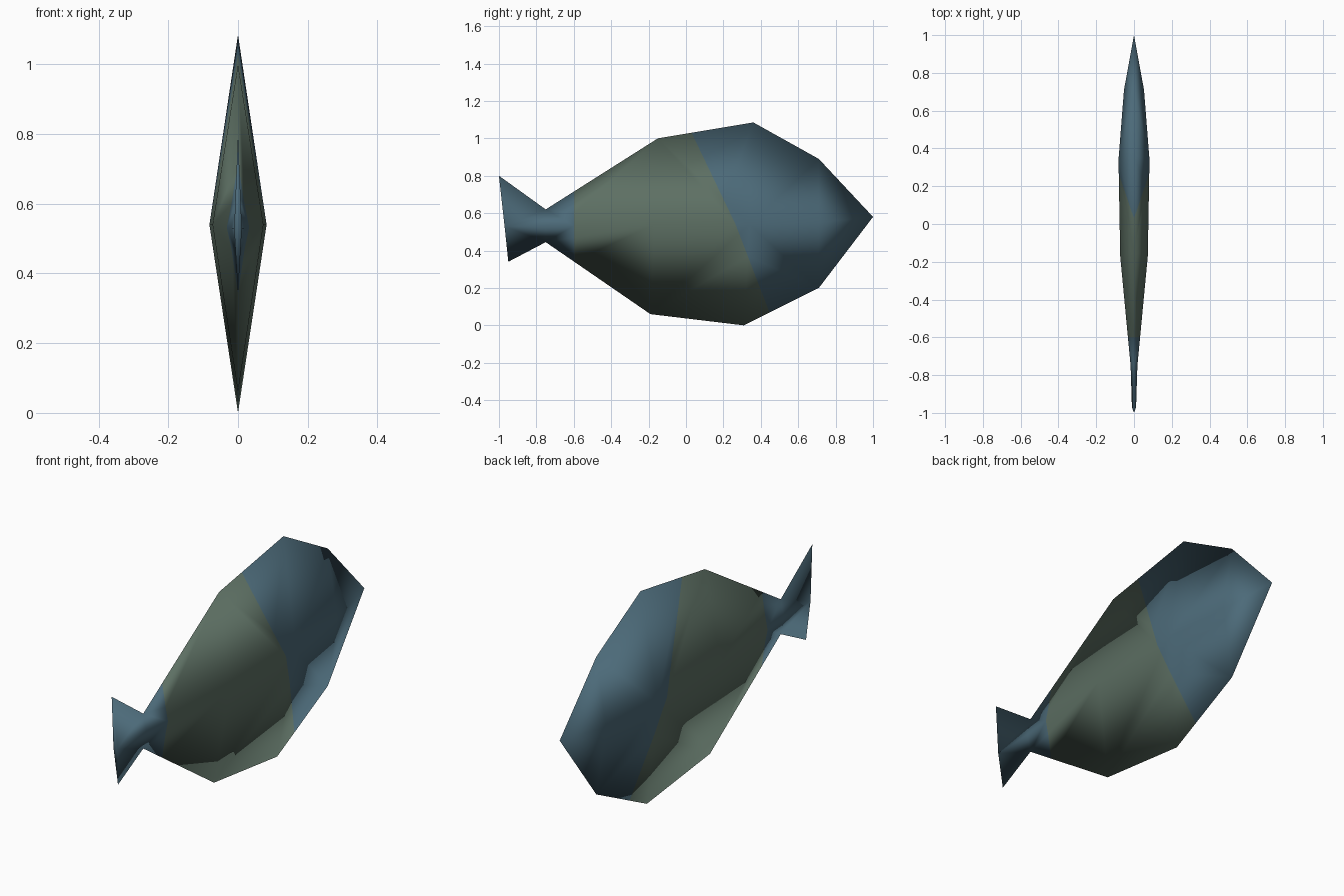
import bpy, bmesh
from mathutils import Vector

if "Cube" in bpy.data.objects:
    bpy.data.objects.remove(bpy.data.objects["Cube"])

# Columns along the body: top rim (y, z), side ridge (y, z), half width, bottom rim (y, z)
COLUMNS = [
    ((-1.00, 0.80), (-0.97, 0.53), 0.011, (-0.95, 0.34)),   # tail fin end
    ((-0.75, 0.62), (-0.75, 0.53), 0.018, (-0.75, 0.445)),  # tail root
    ((-0.15, 1.00), (-0.17, 0.54), 0.073, (-0.19, 0.06)),
    ((0.36, 1.085), (0.34, 0.54), 0.082, (0.31, 0.00)),
    ((0.71, 0.89), (0.71, 0.55), 0.053, (0.71, 0.20)),
]
NOSE = (1.0, 0.58)
RIDGE_Z, BAND_Y, TAIL_Y = 0.54, 0.265, -0.60
UP_SLOPE, LOW_SLOPE = -0.48, -0.385   # lean of the front edge of the band


def material(name, rgb):
    m = bpy.data.materials.new(name)
    m.diffuse_color = (*rgb, 1)
    m.use_nodes = True
    m.node_tree.nodes["Principled BSDF"].inputs["Base Color"].default_value = m.diffuse_color
    return m


# Body: thin two-sided shell sharing one rim
bm = bmesh.new()


def vert(x, p):
    return bm.verts.new((x, p[0], p[1]))


tops = [vert(0, c[0]) for c in COLUMNS]
bottoms = [vert(0, c[3]) for c in COLUMNS]
nose = vert(0, NOSE)
sides = []
for s in (1, -1):
    ridge = [vert(s * c[2], c[1]) for c in COLUMNS]
    sides.append(ridge)
    for rim in (tops, bottoms):
        for i in range(len(COLUMNS) - 1):
            bm.faces.new((rim[i], rim[i + 1], ridge[i + 1], ridge[i]))
        bm.faces.new((rim[-1], nose, ridge[-1]))
# closing faces at the tail fin end
for rim in (tops, bottoms):
    bm.faces.new((rim[0], sides[0][0], sides[1][0]))
bmesh.ops.triangulate(bm, faces=bm.faces[:])
bmesh.ops.recalc_face_normals(bm, faces=bm.faces[:])


def cut(faces, co, no):
    geom = set(faces)
    for f in faces:
        geom.update(f.edges)
        geom.update(f.verts)
    bmesh.ops.bisect_plane(bm, geom=list(geom), dist=1e-4,
                           plane_co=Vector(co), plane_no=Vector(no))


# Cut the edges of the green band: one slanted line above and below the ridge
cut(bm.faces[:], (0, TAIL_Y, 0.5), (0, 1, 0))
for upper, slope in ((True, UP_SLOPE), (False, LOW_SLOPE)):
    part = [f for f in bm.faces
            if (f.calc_center_median().z > RIDGE_Z) == upper
            and f.calc_center_median().y > -0.5]
    cut(part, (0, BAND_Y, RIDGE_Z), (0, 1, -slope))

# Colour the band by position
for f in bm.faces:
    f.smooth = True
    c = f.calc_center_median()
    slope = UP_SLOPE if c.z > RIDGE_Z else LOW_SLOPE
    front_edge = BAND_Y + (c.z - RIDGE_Z) * slope
    f.material_index = 1 if TAIL_Y < c.y < front_edge else 0

mesh = bpy.data.meshes.new("fish_body")
bm.to_mesh(mesh)
bm.free()
mesh.materials.append(material("slate blue", (0.072, 0.144, 0.190)))
mesh.materials.append(material("moss green", (0.109, 0.160, 0.125)))
obj = bpy.data.objects.new("fish_body", mesh)
bpy.context.collection.objects.link(obj)
